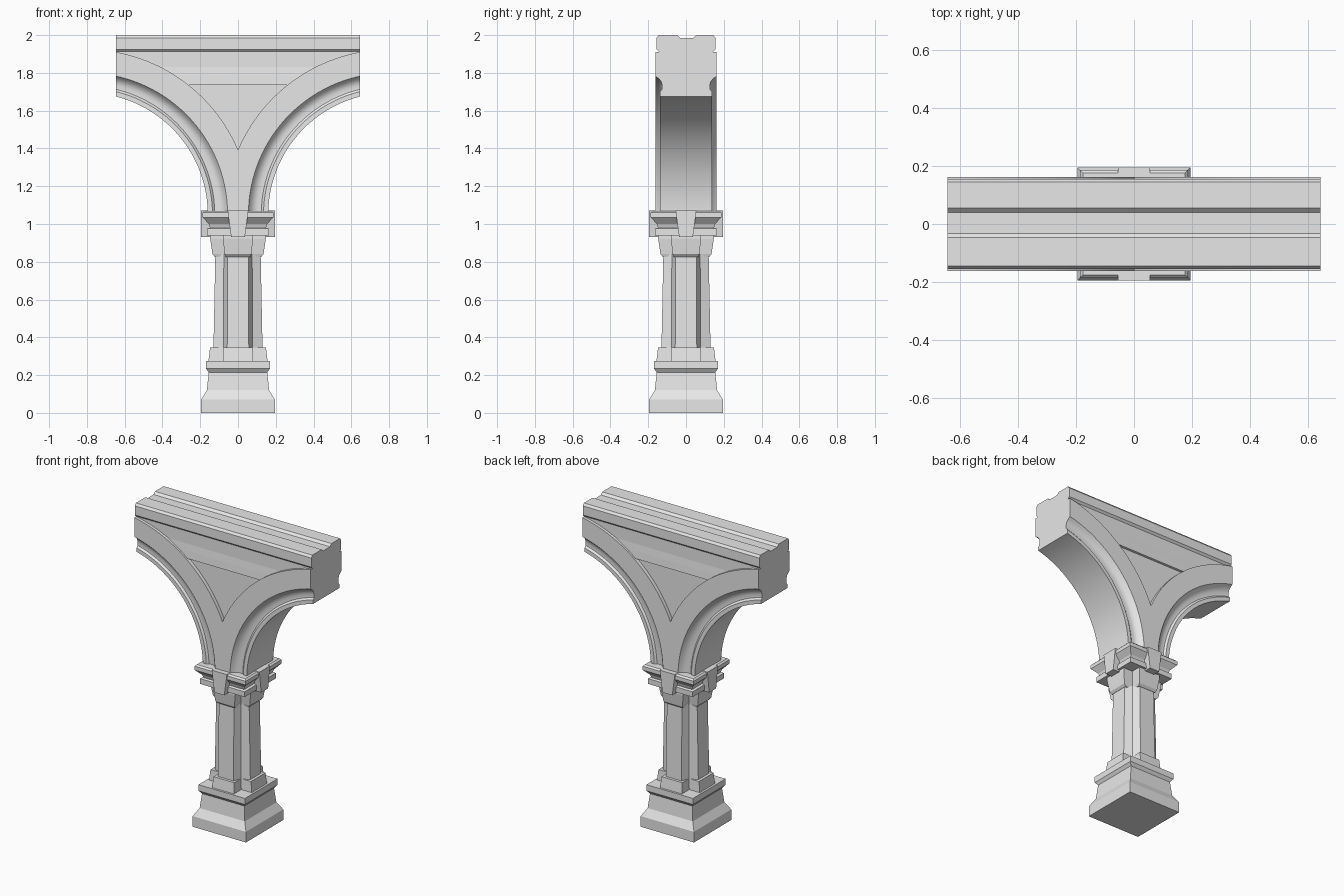
import bpy, bmesh
from math import sin, cos, pi, sqrt, radians
from mathutils import Vector, Matrix

cube = bpy.data.objects.get("Cube")
if cube:
    bpy.data.objects.remove(cube, do_unlink=True)

STONE = (0.8, 0.8, 0.8, 1)
stone = bpy.data.materials.new("grey_stone")
stone.use_nodes = True
stone.diffuse_color = STONE
stone.node_tree.nodes["Principled BSDF"].inputs["Base Color"].default_value = STONE

HALF_LENGTH = 0.645
ARCH_X, ARCH_Z = 0.805, 1.05        # centre of the right arch
INNER, OUTER = 0.645, 0.875         # arch radii


def finish(name, bm, smooth=False):
    bmesh.ops.recalc_face_normals(bm, faces=bm.faces[:])
    mesh = bpy.data.meshes.new(name)
    bm.to_mesh(mesh)
    bm.free()
    obj = bpy.data.objects.new(name, mesh)
    bpy.context.collection.objects.link(obj)
    mesh.materials.append(stone)
    if smooth:
        bpy.ops.object.select_all(action='DESELECT')
        obj.select_set(True)
        bpy.context.view_layer.objects.active = obj
        bpy.ops.object.shade_smooth_by_angle(angle=radians(28))
    return obj


def skin(bm, rings):
    """Join equal rings of points into a capped solid."""
    loops = [[bm.verts.new(p) for p in ring] for ring in rings]
    n = len(loops[0])
    for a, b in zip(loops, loops[1:]):
        for i in range(n):
            j = (i + 1) % n
            bm.faces.new((a[i], a[j], b[j], b[i]))
    bm.faces.new(loops[0][::-1])
    bm.faces.new(loops[-1])


def loft(name, rings):
    bm = bmesh.new()
    skin(bm, rings)
    return finish(name, bm)


def rect(z, hx, hy=None):
    hy = hx if hy is None else hy
    return [Vector((x * hx, y * hy, z)) for x, y in ((-1, -1), (1, -1), (1, 1), (-1, 1))]


def cross(z, reach, arm, corner):
    """Plus-shaped section with one recessed point per corner."""
    quarter = ((reach, -arm), (reach, arm), (corner, corner))
    return [Matrix.Rotation(k * pi / 2, 3, 'Z') @ Vector((x, y, z))
            for k in range(4) for x, y in quarter]


# Pedestal: square plinth, sloped body and overhanging slab
loft("plinth", [rect(z, h) for z, h in (
    (0, 0.195), (0.07, 0.195), (0.12, 0.165), (0.215, 0.155),
    (0.235, 0.17), (0.275, 0.17))])

# Clustered shaft with its foot and capital
loft("shaft_foot", [cross(0.27, 0.157, 0.08, 0.08), cross(0.345, 0.148, 0.076, 0.076)])
loft("shaft", [cross(0.34, 0.13, 0.057, 0.078), cross(0.84, 0.12, 0.055, 0.075)])
loft("capital", [cross(z, h, a, a) for z, h, a in (
    (0.825, 0.122, 0.065), (0.84, 0.135, 0.07), (0.92, 0.147, 0.08), (0.945, 0.147, 0.08))])

# Moulded square slab over the capital
loft("abacus", [rect(z, h) for z, h in (
    (0.94, 0.163), (0.975, 0.163), (0.98, 0.148), (1.0, 0.155),
    (1.035, 0.187), (1.06, 0.187), (1.07, 0.177))])

# One tapered keystone bracket on each side
bm = bmesh.new()
for k in range(4):
    turn = Matrix.Rotation(k * pi / 2, 3, 'Z')
    outline = ((-0.036, 0.93), (0.036, 0.93), (0.055, 1.072), (-0.055, 1.072))
    skin(bm, [[turn @ Vector((x, y, z)) for x, z in outline] for y in (-0.195, -0.1)])
finish("keystone_brackets", bm)

# Curved arch ribs: a moulded section swept round each arch, cut at the middle and end
side = ((0, 0.138), (0.025, 0.138), (0.037, 0.127), (0.06, 0.126),
        (0.08, 0.133), (0.095, 0.147), (0.105, 0.162), (OUTER - INNER, 0.162))
section = list(side) + [(r, -y) for r, y in reversed(side)]
for name, sign in (("left_arch_rib", 1), ("right_arch_rib", -1)):
    bm = bmesh.new()
    rings = []
    for i in range(33):
        angle = pi - i / 32 * radians(90)
        rings.append([Vector((ARCH_X + (INNER + r) * cos(angle), y,
                              ARCH_Z + (INNER + r) * sin(angle))) for r, y in section])
    skin(bm, rings)
    for x, direction in ((0, -1), (HALF_LENGTH, 1)):
        cut = bmesh.ops.bisect_plane(bm, geom=bm.verts[:] + bm.edges[:] + bm.faces[:],
                                     plane_co=(x, 0, 0), plane_no=(direction, 0, 0),
                                     clear_outer=True)
        edges = [e for e in cut["geom_cut"] if isinstance(e, bmesh.types.BMEdge)]
        if direction > 0:
            bmesh.ops.holes_fill(bm, edges=edges)
    for v in bm.verts:
        v.co.x *= sign
    finish(name, bm, smooth=True)


# Recessed spandrel panel with a shallow projecting band, following the arch curve
def panel_ring(z, depth):
    width = ARCH_X - sqrt(OUTER ** 2 - min(z - ARCH_Z, OUTER) ** 2) + 0.03
    return rect(z, min(max(width, 0.02), HALF_LENGTH - 0.005), depth)


steps = [(1.38 + 0.05 * i, 0.138) for i in range(8)]
steps += [(1.735, 0.138), (1.737, 0.152), (1.785, 0.148), (1.83, 0.143)]
steps += [(1.85, 0.143), (1.87, 0.143), (1.89, 0.143), (1.908, 0.143)]
loft("spandrel_panel", [panel_ring(z, d) for z, d in steps])

# Top beam with a channel along its upper face
beam = ((-0.143, 1.9), (0.143, 1.9), (0.143, 1.912), (0.156, 1.925), (0.156, 1.985),
        (0.145, 2.0), (0.055, 2.0), (0.04, 1.985), (-0.032, 1.985), (-0.047, 2.0),
        (-0.145, 2.0), (-0.156, 1.985), (-0.156, 1.925), (-0.143, 1.912))
loft("top_beam", [[Vector((x, y, z)) for y, z in beam] for x in (-HALF_LENGTH, HALF_LENGTH)])
